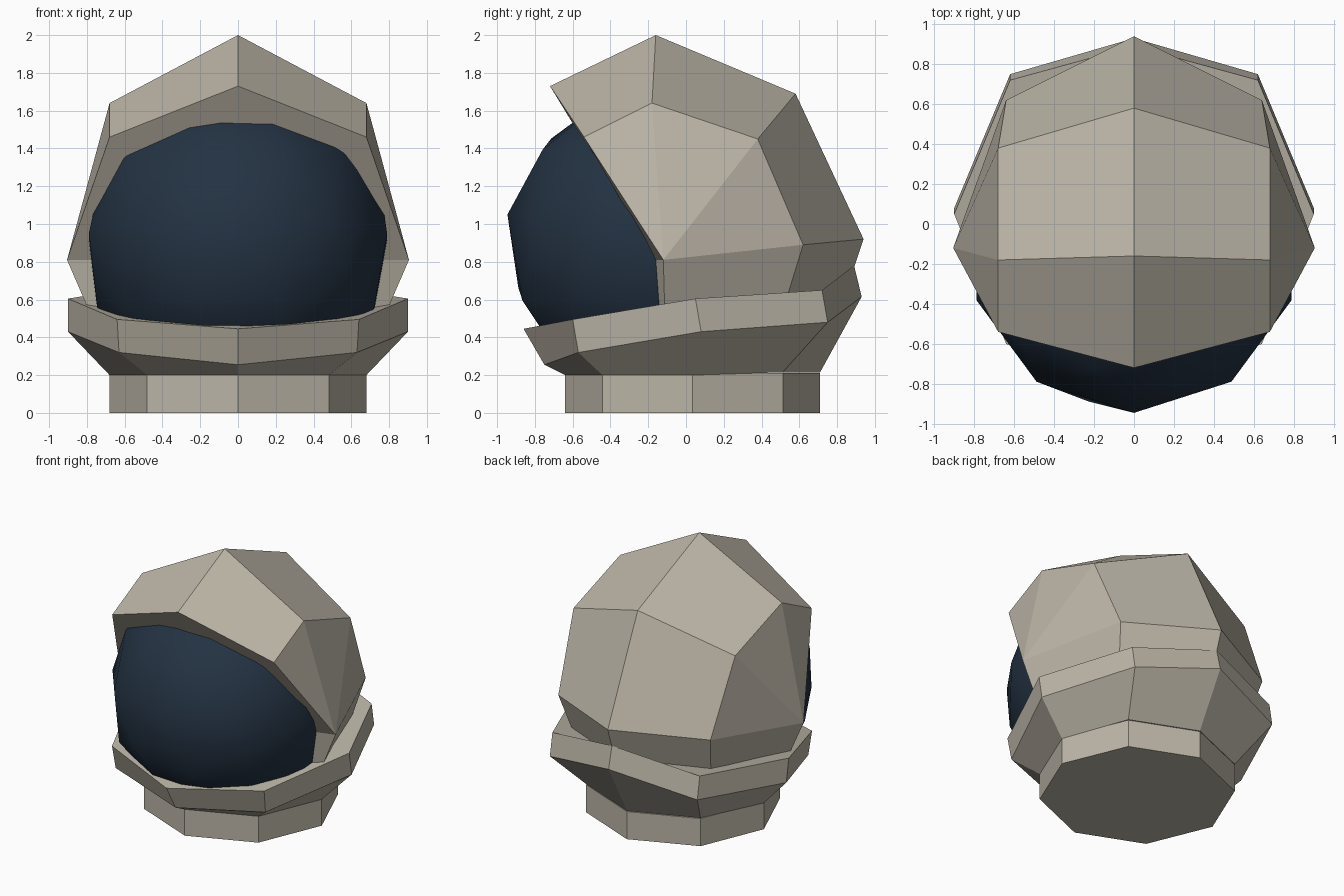
import bpy
import bmesh
import math
from mathutils import Matrix, Vector

cube = bpy.data.objects.get("Cube")
if cube:
    bpy.data.objects.remove(cube, do_unlink=True)


def material(name, color):
    mat = bpy.data.materials.new(name)
    mat.use_nodes = True
    mat.diffuse_color = (*color, 1)
    mat.node_tree.nodes["Principled BSDF"].inputs["Base Color"].default_value = (*color, 1)
    return mat


def finish(name, bm, mat):
    bmesh.ops.recalc_face_normals(bm, faces=bm.faces)
    mesh = bpy.data.meshes.new(name)
    bm.to_mesh(mesh)
    bm.free()
    mesh.materials.append(mat)
    obj = bpy.data.objects.new(name, mesh)
    bpy.context.collection.objects.link(obj)
    return obj


def symmetric(name, points, faces, mat):
    """Build named half-side points and faces, mirrored across x."""
    bm = bmesh.new()
    for side in (1, -1):
        verts = {k: bm.verts.new((side * x, y, z)) for k, (x, y, z) in points.items()}
        for face in faces:
            bm.faces.new([verts[k] for k in face.split()])
    bmesh.ops.remove_doubles(bm, verts=bm.verts, dist=0.0005)
    return finish(name, bm, mat)


def stacked_rings(name, half_rings, mat):
    """Join half rings, listed front to back, into a capped solid."""
    bm = bmesh.new()
    rings = []
    for half in half_rings:
        full = half + [(-x, y, z) for x, y, z in half[-2:0:-1]]
        rings.append([bm.verts.new(p) for p in full])
    for low, high in zip(rings, rings[1:]):
        for i in range(len(low)):
            j = (i + 1) % len(low)
            bm.faces.new((low[i], low[j], high[j], high[i]))
    bm.faces.new(rings[0])
    bm.faces.new(rings[-1])
    return finish(name, bm, mat)


beige = material("warm beige shell", (0.50, 0.46, 0.385))
navy = material("dark navy glass", (0.017, 0.032, 0.055))


# Octagonal neck
def neck_ring(z):
    return [(0.68 * math.sin(i * math.pi / 4), 0.035 - 0.675 * math.cos(i * math.pi / 4), z)
            for i in range(5)]


stacked_rings("neck", [neck_ring(0), neck_ring(0.21)], beige)

# Tilted flared collar
stacked_rings("collar", [
    [(x, y, 0.2 + 0.015 * (y > 0.3)) for x, y, z in neck_ring(0)],
    [(0, -0.75, 0.255), (0.63, -0.57, 0.32), (0.9, 0.08, 0.43), (0.62, 0.75, 0.48), (0, 0.93, 0.615)],
    [(0, -0.86, 0.445), (0.64, -0.60, 0.495), (0.9, 0.05, 0.605), (0.62, 0.72, 0.65), (0, 0.89, 0.78)],
], beige)

# Faceted helmet shell with a sloping face opening
symmetric("helmet_shell", {
    "brim": (0, -0.72, 1.73), "brim_side": (0.68, -0.54, 1.46),
    "top": (0, -0.16, 2.0), "top_side": (0.68, -0.18, 1.64),
    "crown": (0, 0.58, 1.69), "crown_side": (0.68, 0.38, 1.45),
    "back": (0, 0.94, 0.92), "back_side": (0.64, 0.62, 0.89),
    "nape": (0, 0.80, 0.5), "nape_side": (0.56, 0.50, 0.5),
    "cheek": (0.905, -0.12, 0.81), "jaw": (0.75, -0.11, 0.45),
    "lip": (0.77, -0.16, 0.81), "lip_low": (0.68, -0.14, 0.45),
    "mid": (0, -0.16, 0.81), "mid_low": (0, -0.14, 0.45),
}, [
    "brim brim_side top_side top", "top top_side crown_side crown",
    "crown crown_side back_side back", "back back_side nape_side nape",
    "brim_side cheek top_side", "top_side cheek crown_side",
    "crown_side cheek back_side", "back_side cheek jaw nape_side",
    "brim mid lip cheek brim_side", "cheek lip lip_low jaw",
    "lip mid mid_low lip_low", "nape nape_side jaw lip_low mid_low",
], beige)

# Rounded visor: the front of a slightly tilted sphere
bm = bmesh.new()
tilt = Matrix.Translation((0, -0.128, 0.906)) @ Matrix.Rotation(math.radians(-10), 4, "X")
bmesh.ops.create_icosphere(bm, subdivisions=2, radius=0.83, matrix=tilt)
bmesh.ops.bisect_plane(bm, geom=bm.verts[:] + bm.edges[:] + bm.faces[:],
                       plane_co=Vector((0, 0, 0)), plane_no=Vector((0, 1, 0)), clear_outer=True)
for face in bm.faces:
    face.smooth = True
finish("visor", bm, navy)
